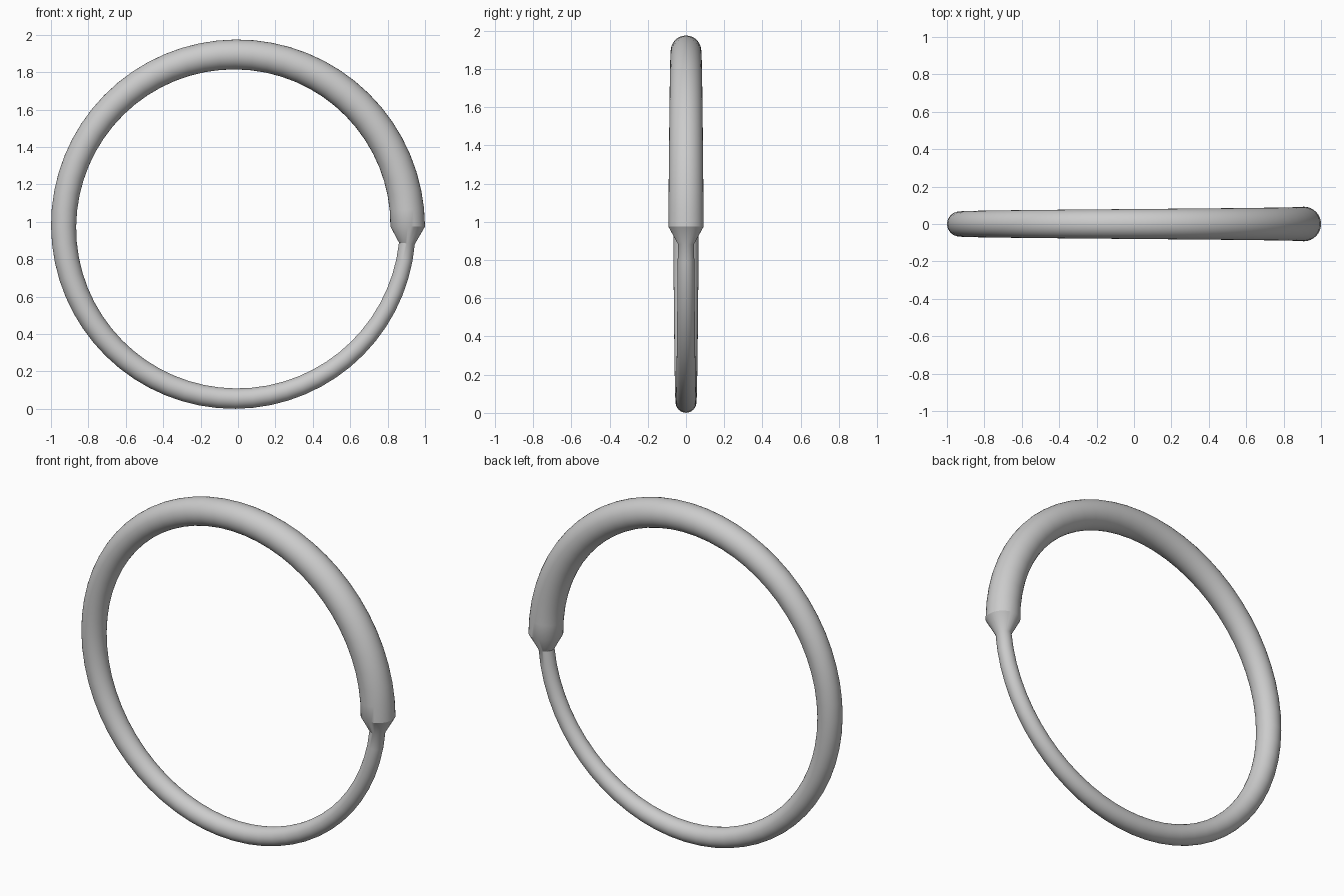
import bpy, bmesh
from math import sin, cos, tau, radians

if "Cube" in bpy.data.objects:
    bpy.data.objects.remove(bpy.data.objects["Cube"])

SEGMENTS, SIDES = 64, 32
RING_R = 0.92
THICK, THIN = 0.0925, 0.0425
CX, CZ = -0.0125, 0.975

# Ring whose tube tapers once around, then steps back to full thickness
bm = bmesh.new()
loops = []
for i in range(SEGMENTS):
    a = tau * i / SEGMENTS
    r = THICK + (THIN - THICK) * i / (SEGMENTS - 1)
    loop = []
    for j in range(SIDES):
        b = tau * j / SIDES
        d = RING_R + r * cos(b)
        loop.append(bm.verts.new((CX + d * cos(a), r * sin(b), CZ + d * sin(a))))
    loops.append(loop)

# Skin neighbouring cross-sections, closing the loop
for i in range(SEGMENTS):
    p, q = loops[i], loops[(i + 1) % SEGMENTS]
    for j in range(SIDES):
        k = (j + 1) % SIDES
        bm.faces.new((p[j], p[k], q[k], q[j]))
bmesh.ops.recalc_face_normals(bm, faces=bm.faces)

mesh = bpy.data.meshes.new("tapered_ring")
bm.to_mesh(mesh)
bm.free()
ring = bpy.data.objects.new("tapered_ring", mesh)
bpy.context.collection.objects.link(ring)

# Smooth shading
bpy.context.view_layer.objects.active = ring
ring.select_set(True)
bpy.ops.object.shade_smooth_by_angle(angle=radians(30))
